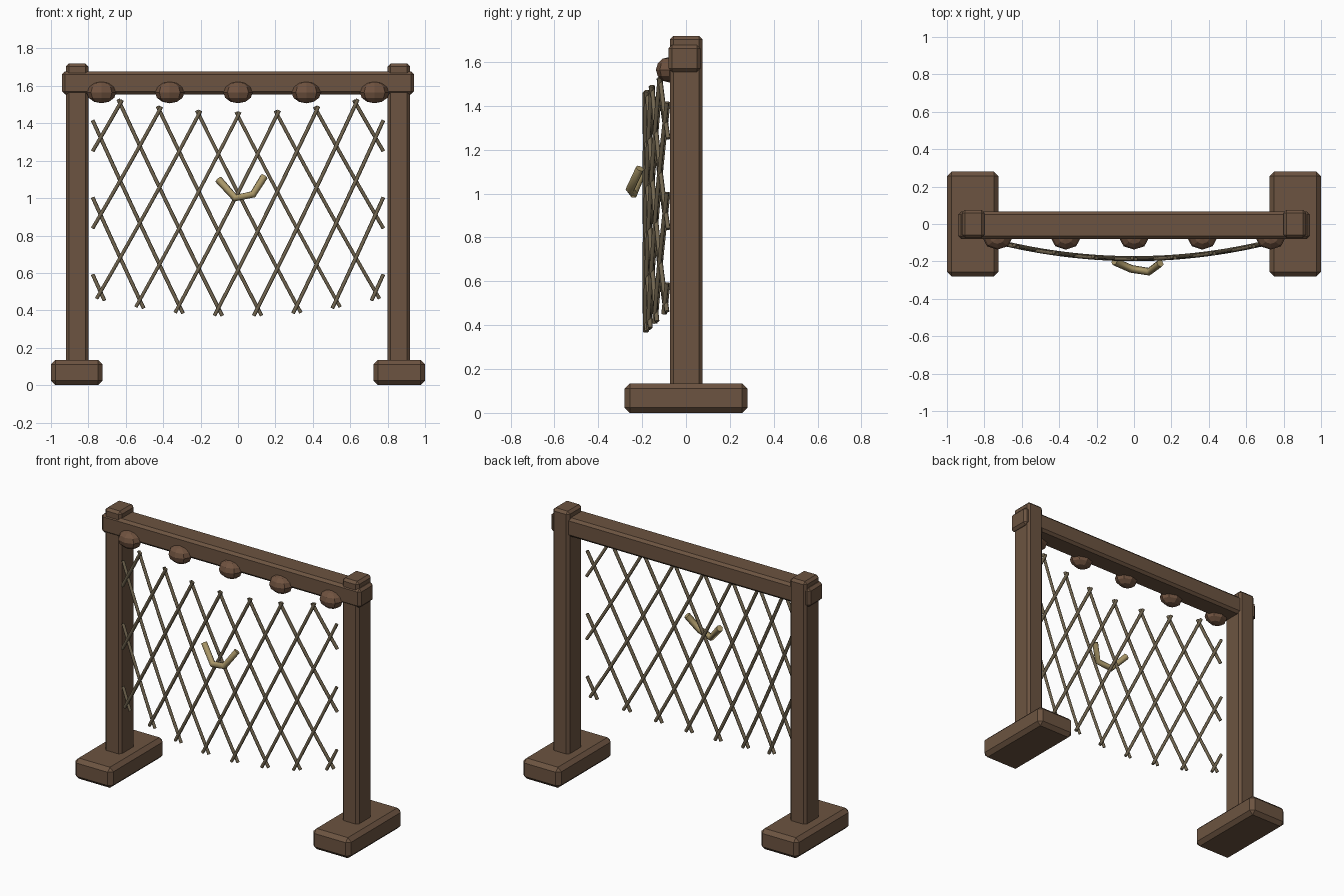
import bpy, bmesh
from mathutils import Matrix, Vector

if "Cube" in bpy.data.objects:
    bpy.data.objects.remove(bpy.data.objects["Cube"], do_unlink=True)


def material(name, rgb):
    mat = bpy.data.materials.new(name)
    mat.use_nodes = True
    mat.diffuse_color = (*rgb, 1)
    mat.node_tree.nodes["Principled BSDF"].inputs["Base Color"].default_value = (*rgb, 1)
    return mat


WOOD = material("brown wood", (0.15, 0.088, 0.052))
KNOT = material("reddish knot", (0.16, 0.085, 0.05))
ROPE = material("drab rope", (0.165, 0.13, 0.078))
STICK = material("pale straw", (0.4, 0.31, 0.14))


def add_object(name, bm, mat):
    mesh = bpy.data.meshes.new(name)
    bm.to_mesh(mesh)
    bm.free()
    mesh.materials.append(mat)
    obj = bpy.data.objects.new(name, mesh)
    bpy.context.collection.objects.link(obj)
    return obj


def block(name, low, high, bevel):
    """Box between two corners with chamfered edges."""
    low, high = Vector(low), Vector(high)
    bm = bmesh.new()
    bmesh.ops.create_cube(bm, size=1)
    bmesh.ops.scale(bm, vec=high - low, verts=bm.verts)
    bmesh.ops.translate(bm, vec=(low + high) / 2, verts=bm.verts)
    bmesh.ops.bevel(bm, geom=bm.edges[:], offset=bevel, segments=1,
                    profile=0.5, affect='EDGES')
    return add_object(name, bm, WOOD)


def tubes(name, paths, radius, mat):
    """Six-sided capped tubes along straight-segment paths."""
    curve = bpy.data.curves.new(name, 'CURVE')
    curve.dimensions = '3D'
    curve.bevel_depth = radius
    curve.bevel_resolution = 1
    curve.use_fill_caps = True
    for path in paths:
        spline = curve.splines.new('POLY')
        spline.points.add(len(path) - 1)
        for point, co in zip(spline.points, path):
            point.co = (*co, 1)
    curve.materials.append(mat)
    obj = bpy.data.objects.new(name, curve)
    bpy.context.collection.objects.link(obj)
    return obj


# Frame: feet, posts and the crossbeam through the posts
for side, s in (("left", 1), ("right", -1)):
    x0, x1 = sorted((s * 0.725, s * 1.0))
    block(side + "_foot", (x0, -0.28, 0), (x1, 0.28, 0.135), 0.024)
    x0, x1 = sorted((s * 0.80, s * 0.92))
    block(side + "_post", (x0, -0.074, 0.05), (x1, 0.076, 1.72), 0.016)
block("crossbeam", (-0.94, -0.08, 1.555), (0.94, 0.066, 1.678), 0.016)

# Rope knots along the front of the beam
for i in range(5):
    bm = bmesh.new()
    bmesh.ops.create_uvsphere(bm, u_segments=8, v_segments=6, radius=1)
    place = Matrix.Translation((0.365 * (i - 2), -0.075, 1.565))
    bmesh.ops.transform(bm, matrix=place @ Matrix.Diagonal((0.079, 0.062, 0.058, 1)),
                        verts=bm.verts)
    add_object(f"knot_{i + 1}", bm, KNOT)

# Sagging diamond net: two families of slanted strands cut at the side edges
HALF, STEP, ROW, TOP = 0.78, 0.105, 0.206, 1.54


def hang(x, z, offset):
    bulge = 1 - (x / HALF) ** 2
    return (x, -0.083 - 0.102 * bulge + offset, z - 0.1 * bulge)


strands = []
for direction in (1, -1):
    for k in range(-6, 7):
        path = []
        for i in range(-1, 53):
            x = direction * (2 * k * STEP + STEP * i / 10)
            if abs(x) <= HALF:
                path.append(hang(x, TOP - ROW * i / 10, 0.003 * direction))
        if len(path) > 2:
            strands.append(path)
tubes("net", strands, 0.0105, ROPE)

# Bent stick caught in the net
tubes("bent_stick", [[(-0.105, -0.2, 1.1), (-0.015, -0.24, 1.0),
                      (0.08, -0.255, 1.02), (0.14, -0.21, 1.115)]], 0.021, STICK)
